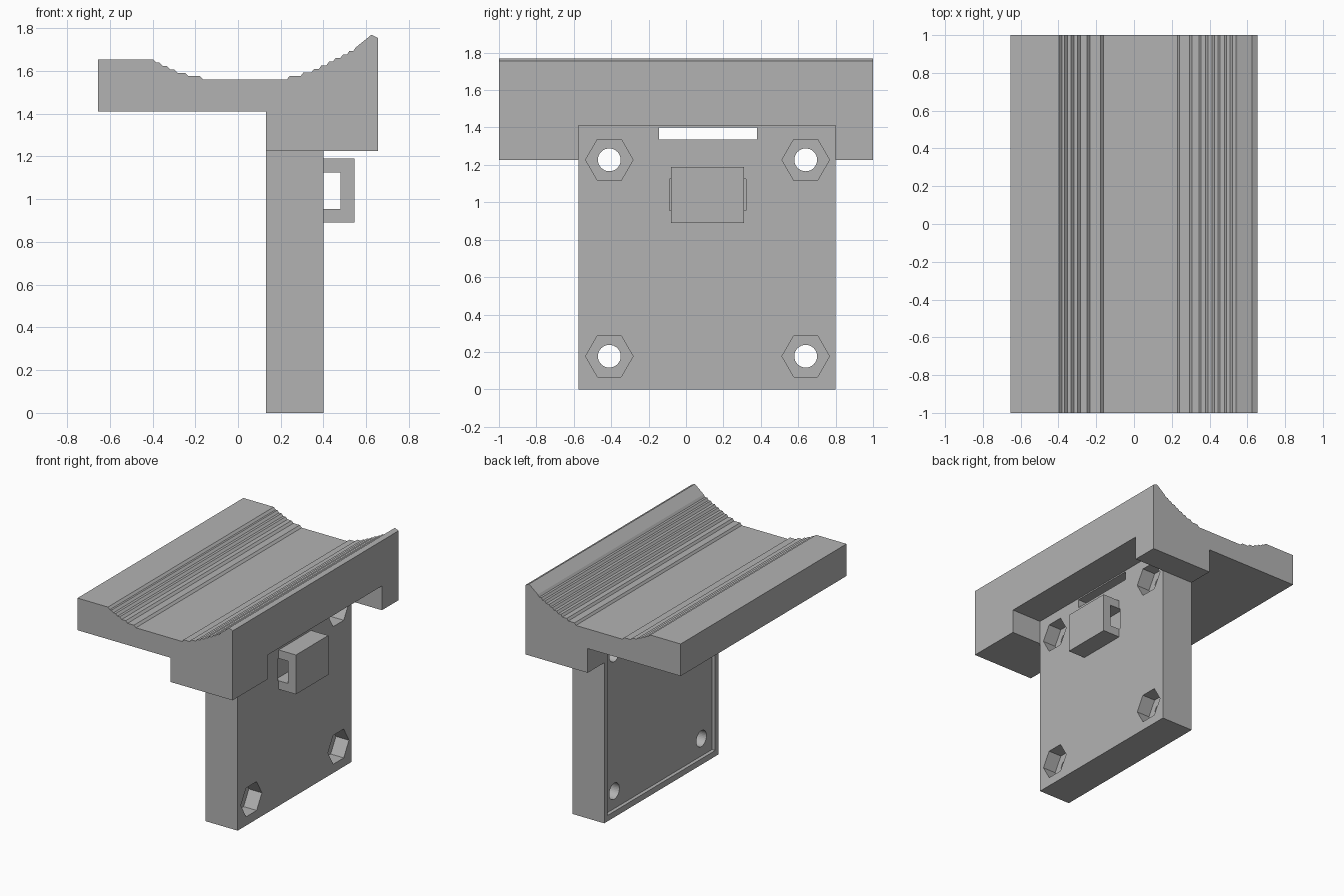
import bpy, bmesh, math
from mathutils import Matrix

cube = bpy.data.objects.get("Cube")
if cube:
    bpy.data.objects.remove(cube, do_unlink=True)

grey = bpy.data.materials.new("plain grey")
grey.use_nodes = True
grey.diffuse_color = (0.45, 0.45, 0.45, 1)
grey.node_tree.nodes["Principled BSDF"].inputs["Base Color"].default_value = (0.45, 0.45, 0.45, 1)


def finish(name, bm):
    bmesh.ops.recalc_face_normals(bm, faces=bm.faces)
    mesh = bpy.data.meshes.new(name)
    bm.to_mesh(mesh)
    bm.free()
    mesh.materials.append(grey)
    obj = bpy.data.objects.new(name, mesh)
    bpy.context.collection.objects.link(obj)
    return obj


def prism(name, outline, y0, y1):
    """Extrude an x-z outline along y."""
    bm = bmesh.new()
    face = bm.faces.new([bm.verts.new((x, y0, z)) for x, z in outline])
    new = bmesh.ops.extrude_face_region(bm, geom=[face])["geom"]
    verts = [v for v in new if isinstance(v, bmesh.types.BMVert)]
    bmesh.ops.translate(bm, verts=verts, vec=(0, y1 - y0, 0))
    return finish(name, bm)


def box(name, x0, x1, y0, y1, z0, z1):
    return prism(name, [(x0, z0), (x1, z0), (x1, z1), (x0, z1)], y0, y1)


def rod(name, sides, radius, x0, x1, y, z):
    """Cylinder along x with corners pointing along y."""
    bm = bmesh.new()
    bmesh.ops.create_cone(bm, cap_ends=True, segments=sides, radius1=radius,
                          radius2=radius, depth=x1 - x0)
    turn = Matrix.Rotation(math.pi / 2, 4, 'Y')
    # Put a corner on the y axis whatever the starting angle is
    corner = next(iter(bm.verts)).co
    spin = Matrix.Rotation(math.pi / 2 - math.atan2(corner.y, corner.x), 4, 'Z')
    move = Matrix.Translation(((x0 + x1) / 2, y, z))
    bmesh.ops.transform(bm, matrix=move @ turn @ spin, verts=bm.verts)
    return finish(name, bm)


def cut(target, cutter):
    mod = target.modifiers.new("cut", 'BOOLEAN')
    mod.operation, mod.solver, mod.object = 'DIFFERENCE', 'EXACT', cutter
    bpy.context.view_layer.objects.active = target
    bpy.ops.object.modifier_apply(modifier=mod.name)
    bpy.data.objects.remove(cutter, do_unlink=True)


# Cradle: hollow top made of small steps, extruded along its length
left_steps = [-0.39, -0.36, -0.325, -0.29, -0.24, -0.17]
right_steps = [0.235, 0.30, 0.35, 0.385, 0.42, 0.45, 0.485, 0.515, 0.545]
top, floor, brim = 1.655, 1.56, 1.71
outline = [(-0.655, 1.41), (-0.655, top)]
z = top
for x in left_steps:
    outline.append((x - 0.008, z))
    z -= (top - floor) / len(left_steps)
    outline.append((x + 0.008, z))
for x in right_steps:
    outline.append((x - 0.006, z))
    z += (brim - floor) / len(right_steps)
    outline.append((x + 0.006, z))
outline += [(0.625, 1.77), (0.655, 1.755), (0.655, 1.41)]
prism("cradle", outline, -1, 1)

# Shoulders under the cradle on both sides of the plate
Y0, Y1 = -0.575, 0.80
box("front_shoulder", 0.13, 0.655, -1, Y0, 1.225, 1.41)
box("back_shoulder", 0.13, 0.655, Y1, 1, 1.225, 1.41)

# Mounting plate with a shallow rimmed recess on its inner side
plate = box("mounting_plate", 0.13, 0.40, Y0, Y1, 0, 1.41)
rim = 0.037
cut(plate, box("recess", 0.05, 0.157, Y0 + rim, Y1 - rim, 0.045, 1.37))

# Screw holes with hexagonal nut pockets
for y in (-0.41, 0.64):
    for z in (0.177, 1.227):
        cut(plate, rod("nut_pocket", 6, 0.127, 0.29, 0.50, y, z))
        cut(plate, rod("screw_hole", 32, 0.061, 0.0, 0.50, y, z))

# Strap slot and the shallow pocket behind the loop
cut(plate, box("strap_slot", 0.0, 0.50, -0.145, 0.38, 1.335, 1.40))
cut(plate, box("loop_pocket", 0.37, 0.50, -0.088, 0.322, 0.955, 1.125))

# Strap loop on the outer face
prism("strap_loop", [(0.40, 0.89), (0.545, 0.89), (0.545, 1.19), (0.40, 1.19),
                     (0.40, 1.125), (0.48, 1.125), (0.48, 0.955), (0.40, 0.955)],
      -0.08, 0.31)
